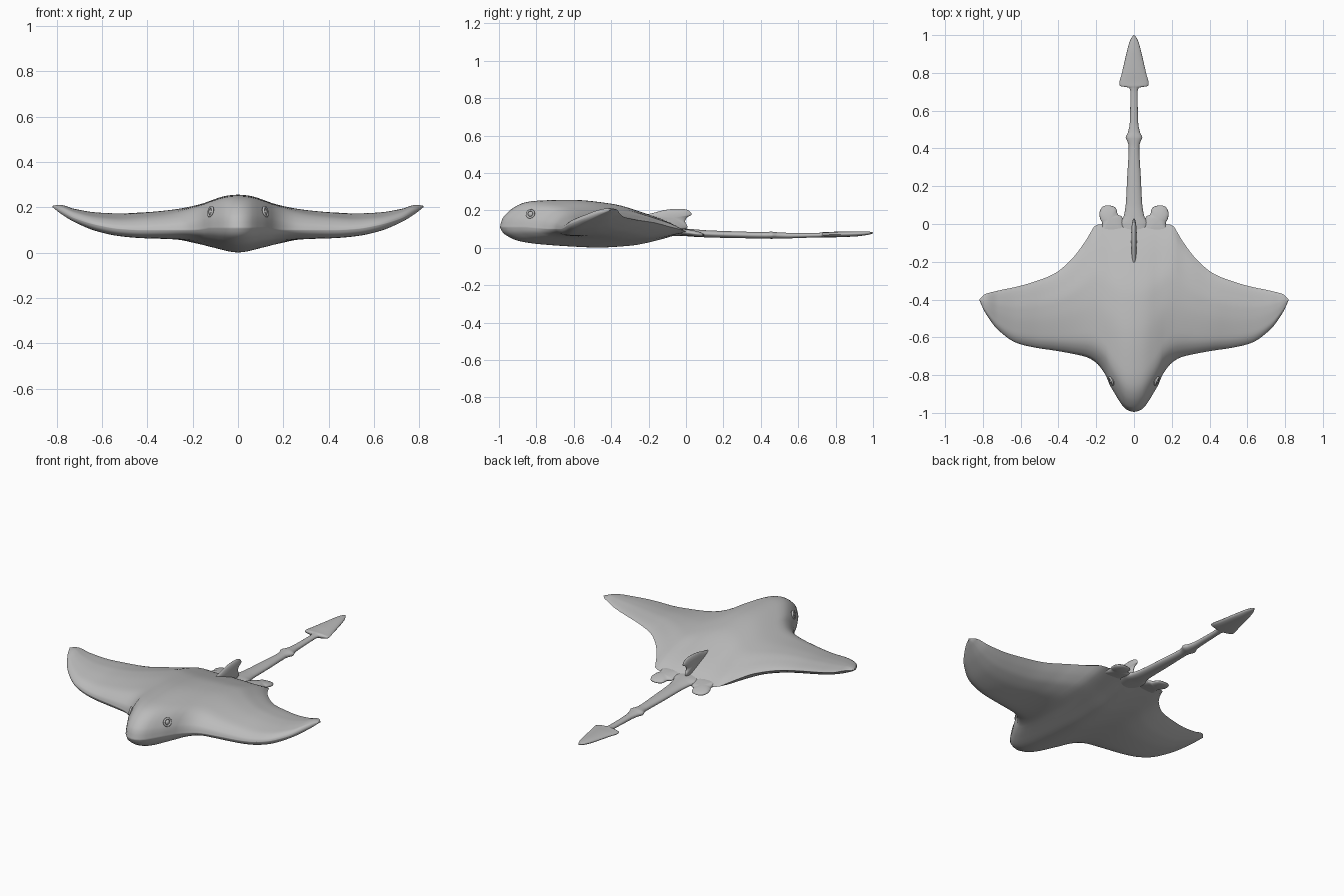
import bpy, bmesh, math
from mathutils import Vector

if "Cube" in bpy.data.objects:
    bpy.data.objects.remove(bpy.data.objects["Cube"])

grey = bpy.data.materials.new("skin_grey")
grey.diffuse_color = (0.5, 0.5, 0.5, 1)
grey.use_nodes = True
grey.node_tree.nodes["Principled BSDF"].inputs["Base Color"].default_value = grey.diffuse_color


def curve(keys, x, flat_start=False):
    """Smooth monotone interpolation through (x, value) keys."""
    n = len(keys)
    x = min(max(x, keys[0][0]), keys[-1][0])
    d = [(keys[i + 1][1] - keys[i][1]) / (keys[i + 1][0] - keys[i][0]) for i in range(n - 1)]
    m = [0 if flat_start else d[0]]
    m += [0 if a * b <= 0 else 2 * a * b / (a + b) for a, b in zip(d, d[1:])]
    m.append(d[-1])
    i = max(j for j in range(n - 1) if keys[j][0] <= x)
    h = keys[i + 1][0] - keys[i][0]
    t = (x - keys[i][0]) / h
    return ((2*t**3 - 3*t*t + 1) * keys[i][1] + (t**3 - 2*t*t + t) * h * m[i]
            + (3*t*t - 2*t**3) * keys[i + 1][1] + (t**3 - t*t) * h * m[i + 1])


def finish(bm, name, angle=50):
    bmesh.ops.remove_doubles(bm, verts=bm.verts, dist=0.0003)
    bmesh.ops.recalc_face_normals(bm, faces=bm.faces)
    me = bpy.data.meshes.new(name)
    bm.to_mesh(me)
    bm.free()
    ob = bpy.data.objects.new(name, me)
    bpy.context.collection.objects.link(ob)
    me.materials.append(grey)
    bpy.ops.object.select_all(action='DESELECT')
    ob.select_set(True)
    bpy.context.view_layer.objects.active = ob
    bpy.ops.object.shade_smooth_by_angle(angle=math.radians(angle))
    return ob


def loft(rings, name, angle=50):
    bm = bmesh.new()
    vs = [[bm.verts.new(p) for p in r] for r in rings]
    n = len(vs[0])
    for a, b in zip(vs, vs[1:]):
        for i in range(n):
            j = (i + 1) % n
            bm.faces.new((a[i], a[j], b[j], b[i]))
    bm.faces.new(vs[0])
    bm.faces.new(vs[-1])
    return finish(bm, name, angle)


def pillow(outline, half, place, name):
    """Rounded thin plate from a closed 2D outline; place maps (u, v, height) to 3D."""
    n, pts = len(outline), []
    for i in range(n):                       # smooth the outline
        p0, p1, p2, p3 = (Vector(outline[(i + k) % n]) for k in (-1, 0, 1, 2))
        for k in range(4):
            t = k / 4
            pts.append(0.5 * (2*p1 + (p2 - p0)*t + (2*p0 - 5*p1 + 4*p2 - p3)*t*t
                              + (3*p1 - p0 - 3*p2 + p3)*t**3))
    c = sum(pts, Vector((0, 0))) / len(pts)
    rings = []
    for k in range(-7, 8):
        a = k / 7 * math.pi / 2 * 0.96
        rings.append([place(*(c + (p - c) * math.cos(a)), half * math.sin(a)) for p in pts])
    return loft(rings, name)


# Body and wings: chord sections across the span
# x, front y, back y, front edge z, back edge z, top z, bottom z
stations = [
    (0, -0.995, 0.0, 0.11, 0.085, 0.256, 0.004),
    (0.04, -0.982, 0.0, 0.11, 0.085, 0.253, 0.009),
    (0.07, -0.95, 0.0, 0.11, 0.085, 0.247, 0.016),
    (0.10, -0.90, 0.0, 0.11, 0.085, 0.237, 0.024),
    (0.125, -0.86, 0.0, 0.11, 0.085, 0.228, 0.030),
    (0.15, -0.80, 0.0, 0.105, 0.085, 0.219, 0.036),
    (0.20, -0.735, -0.005, 0.10, 0.09, 0.206, 0.046),
    (0.25, -0.705, -0.08, 0.10, 0.11, 0.196, 0.055),
    (0.32, -0.688, -0.175, 0.10, 0.135, 0.185, 0.062),
    (0.42, -0.67, -0.262, 0.10, 0.148, 0.174, 0.068),
    (0.52, -0.655, -0.303, 0.105, 0.157, 0.167, 0.078),
    (0.62, -0.63, -0.332, 0.122, 0.165, 0.172, 0.098),
    (0.72, -0.56, -0.353, 0.152, 0.182, 0.19, 0.138),
    (0.79, -0.465, -0.372, 0.188, 0.204, 0.21, 0.18),
    (0.82, -0.40, -0.40, 0.205, 0.205, 0.207, 0.203),
]
upper = [(0, 0), (0.012, 0.28), (0.035, 0.47), (0.07, 0.67), (0.13, 0.86), (0.2, 0.94),
         (0.4, 1), (0.6, 0.9), (0.8, 0.56), (0.92, 0.28), (1, 0)]
lower = [(0, 0), (0.01, 0.22), (0.03, 0.42), (0.1, 0.74), (0.2, 0.88), (0.4, 0.98),
         (0.5, 1), (0.7, 0.85), (0.85, 0.5), (1, 0)]
cols = [[(s[0], s[k]) for s in stations] for k in range(1, 7)]
CH = 40


def section(x):
    yf, yb, zf, zb, top, bot = (curve(c, abs(x), True) for c in cols)
    mid = zf + 0.4 * (zb - zf)

    def point(v, prof, peak):
        return (x, yf + v * (yb - yf), zf + v * (zb - zf) + curve(prof, v) * (peak - mid))
    vs = [(1 - math.cos(math.pi * i / CH)) / 2 for i in range(CH + 1)]
    return [point(v, upper, top) for v in vs] + [point(v, lower, bot) for v in vs[-2:0:-1]]


N = 60
loft([section(0.819 * math.sin(math.pi / 2 * i / N)) for i in range(-N, N + 1)], "body_and_wings", 60)

# Tail with a knuckle and an arrow shaped tip: y, half width, half height, centre z
tail = [(-0.12, 0.05, 0.02, 0.085), (0.0, 0.075, 0.02, 0.082), (0.04, 0.055, 0.02, 0.079),
        (0.1, 0.044, 0.019, 0.075), (0.25, 0.036, 0.018, 0.07), (0.41, 0.028, 0.017, 0.067),
        (0.435, 0.034, 0.018, 0.067), (0.458, 0.044, 0.019, 0.067), (0.485, 0.032, 0.017, 0.066),
        (0.54, 0.022, 0.015, 0.065), (0.7, 0.019, 0.012, 0.067), (0.722, 0.025, 0.013, 0.068),
        (0.73, 0.074, 0.014, 0.069), (0.74, 0.078, 0.014, 0.069), (0.80, 0.064, 0.015, 0.071),
        (0.90, 0.041, 0.014, 0.074), (0.96, 0.025, 0.010, 0.077), (0.99, 0.011, 0.006, 0.079),
        (1.0, 0.002, 0.002, 0.08)]
ys = sorted({round(-0.12 + i * 0.014, 4) for i in range(80)} | {k[0] for k in tail})
rings = []
for y in ys:
    w, h, z = (curve([(k[0], k[j]) for k in tail], y) for j in (1, 2, 3))
    rings.append([(w * math.cos(a), y, z + h * math.sin(a))
                  for a in (2 * math.pi * i / 20 for i in range(20))])
loft(rings, "tail", 60)

# Lobed fins either side of the tail root
lobe = [(0.05, -0.08), (0.06, 0.03), (0.085, 0.05), (0.097, 0.085), (0.13, 0.098), (0.165, 0.092),
        (0.183, 0.06), (0.178, 0.025), (0.168, 0.0), (0.175, -0.08)]
for s, side in ((1, "right"), (-1, "left")):
    pillow(lobe, 0.016, lambda u, v, h, s=s: (s * u, v, 0.083 - 0.15 * max(v, -0.03) + h),
           side + "_tail_fin")

# Dorsal fin with a hooked back edge
dorsal = [(-0.23, 0.165), (-0.16, 0.19), (-0.10, 0.204), (-0.03, 0.208), (0.012, 0.2), (0.03, 0.178),
          (0.008, 0.163), (-0.005, 0.14), (0.005, 0.105), (-0.08, 0.09), (-0.16, 0.12)]
pillow(dorsal, 0.015, lambda u, v, h: (h, u, v), "dorsal_fin")

# Eyes: a rim around a small ball on each side of the head
for s, side in ((1, "right"), (-1, "left")):
    out = Vector((s * 0.9, -0.38, 0.2)).normalized()
    at = Vector((s * 0.121, -0.832, 0.181))
    a = out.cross(Vector((0, 0, 1))).normalized()
    b = out.cross(a)
    bm = bmesh.new()
    grid = []
    for i in range(24):
        t = 2 * math.pi * i / 24
        r = a * math.cos(t) + b * math.sin(t)
        grid.append([bm.verts.new(at + r * (0.02 + 0.006 * math.cos(p)) + out * 0.006 * math.sin(p))
                     for p in (2 * math.pi * j / 10 for j in range(10))])
    for i in range(24):
        for j in range(10):
            bm.faces.new((grid[i][j], grid[i - 1][j], grid[i - 1][j - 1], grid[i][j - 1]))
    finish(bm, side + "_eye_rim")
    bm = bmesh.new()
    bmesh.ops.create_uvsphere(bm, u_segments=16, v_segments=10, radius=0.017)
    bmesh.ops.translate(bm, verts=bm.verts, vec=at - out * 0.009)
    finish(bm, side + "_eye")
